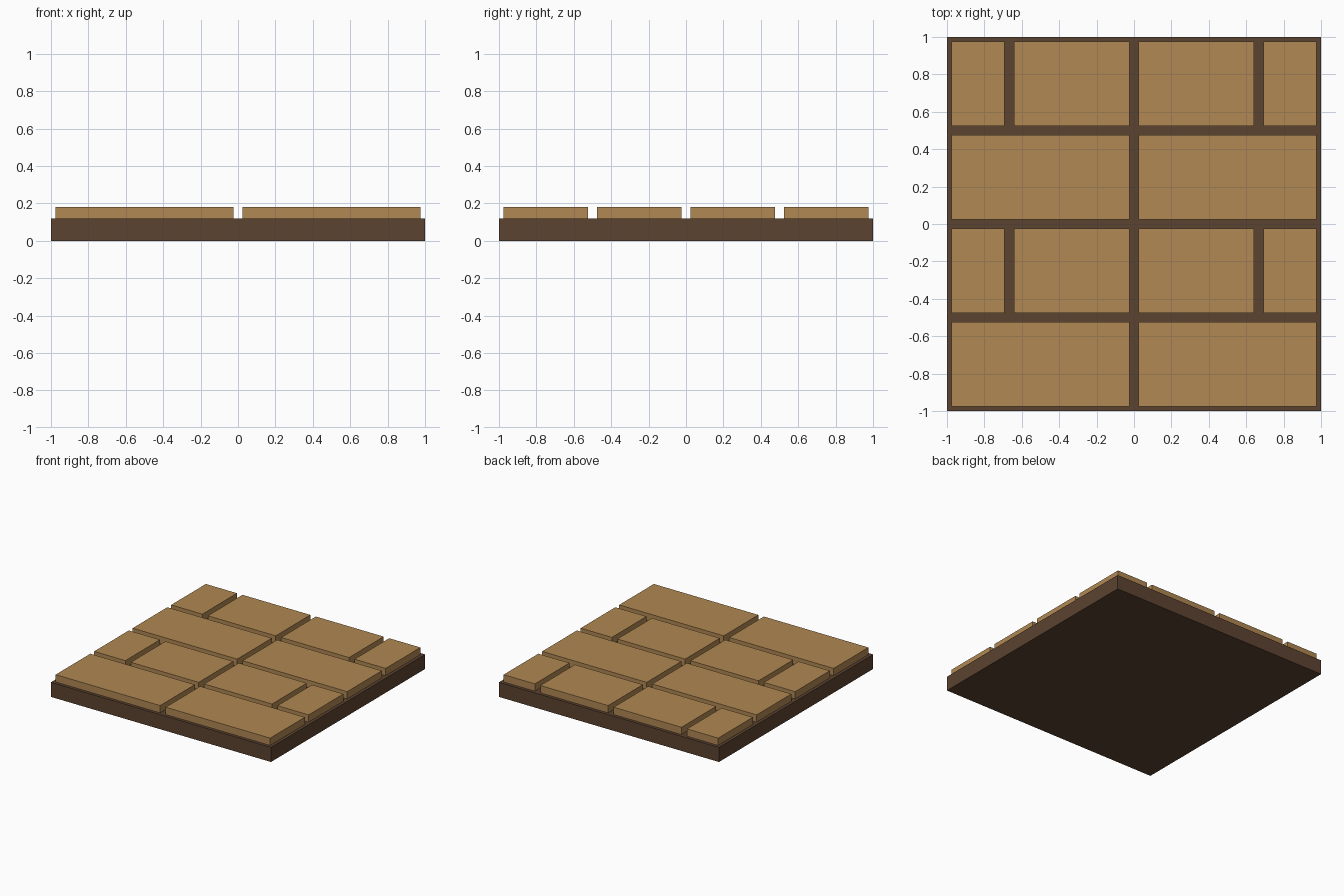
import bpy

if "Cube" in bpy.data.objects:
    bpy.data.objects.remove(bpy.data.objects["Cube"])


def material(name, color):
    m = bpy.data.materials.new(name)
    m.diffuse_color = (*color, 1.0)
    m.use_nodes = True
    m.node_tree.nodes["Principled BSDF"].inputs["Base Color"].default_value = m.diffuse_color
    return m


def box(name, x0, x1, y0, y1, z0, z1, mat):
    bpy.ops.mesh.primitive_cube_add(size=1, location=((x0 + x1) / 2, (y0 + y1) / 2, (z0 + z1) / 2))
    ob = bpy.context.object
    ob.name = name
    ob.scale = (x1 - x0, y1 - y0, z1 - z0)
    bpy.ops.object.transform_apply(location=False, rotation=False, scale=True)
    ob.data.materials.append(mat)
    return ob


dark_wood = material("dark brown", (0.107, 0.056, 0.030))
light_wood = material("light brown", (0.434, 0.246, 0.084))

# Base slab
box("base_slab", -1, 1, -1, 1, 0, 0.12, dark_wood)

# Four rows of planks, alternating two long planks and four staggered ones
half_gap = 0.025
row_joints = ([-1, 0, 1], [-1, -2 / 3, 0, 2 / 3, 1])
for row in range(4):
    y = -1 + row * 0.5
    joints = row_joints[row % 2]
    for i, (a, b) in enumerate(zip(joints, joints[1:])):
        box(f"plank_{row + 1}_{i + 1}", a + half_gap, b - half_gap,
            y + half_gap, y + 0.5 - half_gap, 0.12, 0.18, light_wood)
